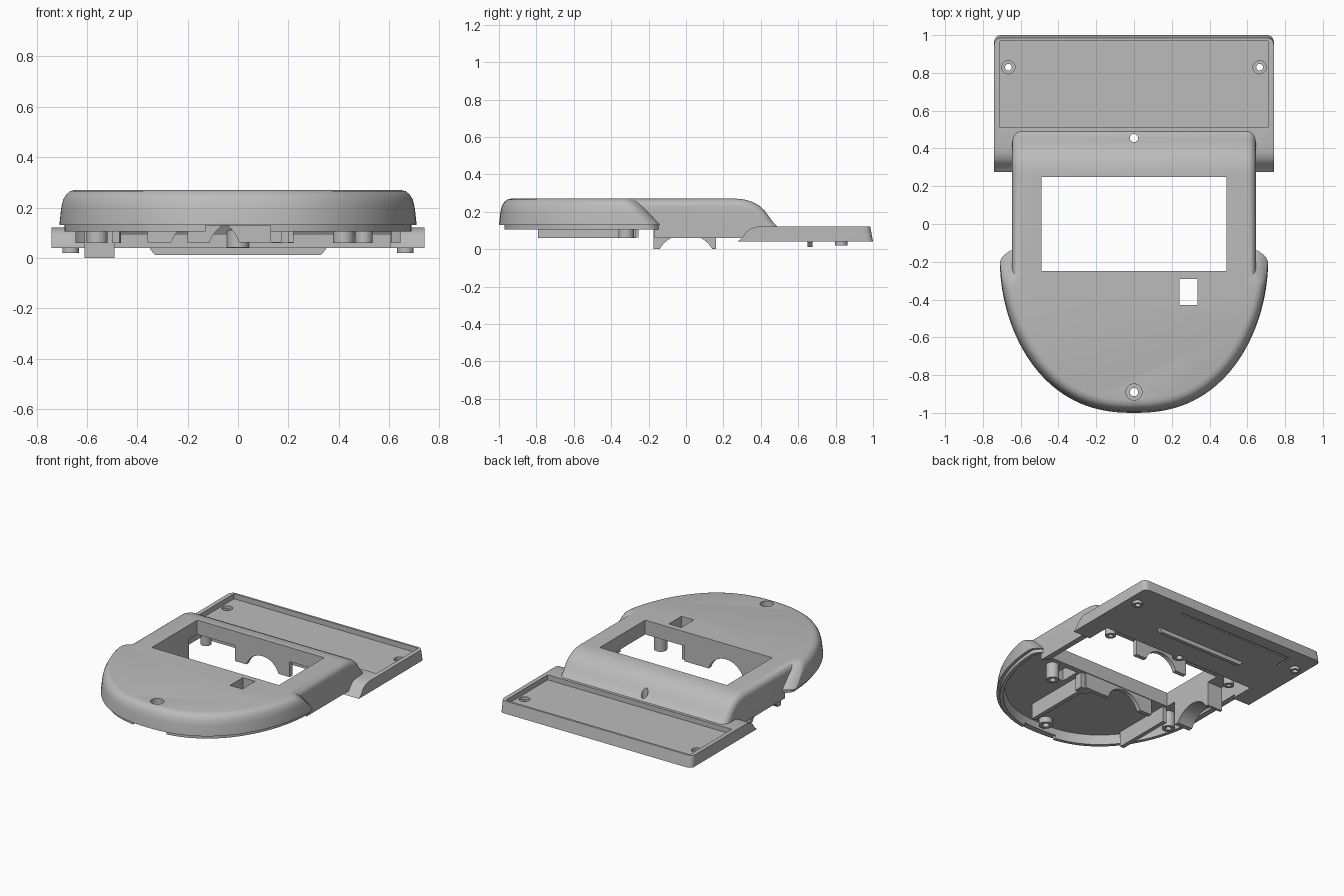
import bpy, bmesh, math
from mathutils import Vector

cube = bpy.data.objects.get("Cube")
if cube:
    bpy.data.objects.remove(cube, do_unlink=True)

grey = bpy.data.materials.new("plain grey")
grey.use_nodes = True
COLOUR = (0.5, 0.5, 0.5, 1)
grey.diffuse_color = COLOUR
grey.node_tree.nodes["Principled BSDF"].inputs["Base Color"].default_value = COLOUR


def finish(name, bm):
    bmesh.ops.recalc_face_normals(bm, faces=bm.faces)
    mesh = bpy.data.meshes.new(name)
    bm.to_mesh(mesh)
    bm.free()
    mesh.materials.append(grey)
    ob = bpy.data.objects.new(name, mesh)
    bpy.context.collection.objects.link(ob)
    return ob


def loft(name, rings):
    """Skin closed rings of points and cap both ends."""
    bm = bmesh.new()
    vs = [[bm.verts.new(p) for p in ring] for ring in rings]
    n = len(vs[0])
    for low, high in zip(vs, vs[1:]):
        for i in range(n):
            j = (i + 1) % n
            bm.faces.new((low[i], low[j], high[j], high[i]))
    bm.faces.new(vs[0])
    bm.faces.new(vs[-1])
    return finish(name, bm)


def prism(name, pts, axis, a, b):
    """Extrude a flat profile along an axis from a to b."""
    place = {"x": lambda p, t: (t, *p),
             "y": lambda p, t: (p[0], t, p[1]),
             "z": lambda p, t: (*p, t)}[axis]
    return loft(name, [[place(p, t) for p in pts] for t in (a, b)])


def box(name, x0, x1, y0, y1, z0, z1):
    return prism(name, [(x0, y0), (x1, y0), (x1, y1), (x0, y1)], "z", z0, z1)


def cylinder(name, x, y, r, z0, z1, n=32):
    ring = [(x + r * math.cos(math.tau * i / n), y + r * math.sin(math.tau * i / n))
            for i in range(n)]
    return prism(name, ring, "z", z0, z1)


def combine(ob, other, operation):
    mod = ob.modifiers.new("cut", "BOOLEAN")
    mod.operation, mod.object, mod.solver = operation, other, "EXACT"
    graph = bpy.context.evaluated_depsgraph_get()
    mesh = bpy.data.meshes.new_from_object(ob.evaluated_get(graph))
    ob.modifiers.clear()
    ob.data = mesh
    bpy.data.objects.remove(other, do_unlink=True)


def arch(u0, u1, z0, z1, cu, cz, r, n=24):
    """Rectangle with a round bite out of its lower edge."""
    a0 = math.asin((z0 - cz) / r)
    arc = [math.pi - a0 - (math.pi - 2 * a0) * i / n for i in range(n + 1)]
    return [(u0, z0)] + [(cu + r * math.cos(a), cz + r * math.sin(a)) for a in arc] + \
           [(u1, z0), (u1, z1), (u0, z1)]


def nose_ring(ins, z, n=64):
    """Blunt front outline, with a back end that leans forward as it rises."""
    lean = 0.93 * max(0, z - 0.13)
    w = 0.71 - ins
    pts = []
    for i in range(n + 1):
        a = math.pi * i / n
        c = math.cos(a)
        t = max(0, math.sin(a)) ** (2 / 1.9)
        x = math.copysign(abs(c) ** (2 / 2.35), c) * w
        pts.append((x, -0.2 - t * (0.8 - ins) - lean * (1 - t) ** 4, z))
    back = [(w - 0.01, -0.178), (w - 0.03, -0.158), (w - 0.055, -0.14)]
    pts += [(-x, y - lean, z) for x, y in back]
    pts += [(x, y - lean, z) for x, y in reversed(back)]
    return pts


# Front nose with a stepped lower lip and a rounded top edge
shell = loft("main_shell", [nose_ring(i, z) for i, z in (
    (0.02, 0.105), (0.02, 0.13), (0, 0.13), (0.008, 0.2), (0.016, 0.232),
    (0.028, 0.252), (0.044, 0.265), (0.065, 0.27))])

# Middle body with a curved rear slope and rounded shoulders
slope = [(-0.35, 0.27), (0.27, 0.27), (0.31, 0.266), (0.35, 0.255), (0.39, 0.234),
         (0.42, 0.207), (0.445, 0.172), (0.465, 0.145), (0.48, 0.13), (0.495, 0.115)]
base = [(0.495, 0.06), (-0.18, 0.06), (-0.24, 0.11), (-0.35, 0.14)]


def body_section(x, drop):
    """Side profile with its upper edge pulled inwards by drop."""
    ring = []
    for i, p in enumerate(slope):
        along = Vector(slope[min(i + 1, len(slope) - 1)]) - Vector(slope[max(i - 1, 0)])
        along.normalize()
        inward = Vector((along.y, -along.x))
        ring.append((x, *(Vector(p) + inward * drop)))
    return ring + [(x, *p) for p in base]


ROUND = 0.045
steps = [math.pi / 2 * i / 6 for i in range(7)]
half = [(0.645 - ROUND * (1 - math.cos(a)), ROUND * (1 - math.sin(a))) for a in steps]
body = loft("body", [body_section(-x, d) for x, d in half] +
            [body_section(x, d) for x, d in reversed(half)])
combine(shell, body, "UNION")

# Rear tray with rounded rear corners
tray = prism("tray", [(0.275, 0.04), (1, 0.04), (0.985, 0.12), (0.38, 0.12),
                      (0.345, 0.11), (0.32, 0.09), (0.3, 0.06)], "x", -0.74, 0.74)
bm = bmesh.new()
bm.from_mesh(tray.data)
corner = [e for e in bm.edges if min(v.co.y for v in e.verts) > 0.9
          and abs(e.verts[0].co.x - e.verts[1].co.x) < 0.01]
bmesh.ops.bevel(bm, geom=corner, offset=0.035, segments=5, profile=0.5, affect="EDGES")
bm.to_mesh(tray.data)
bm.free()
combine(shell, tray, "UNION")

# Hollow underside, below a thick top plate
cavity = loft("cavity", [nose_ring(0.045, -0.1), nose_ring(0.045, 0.13),
                         nose_ring(0.055, 0.17)])
combine(shell, cavity, "DIFFERENCE")
combine(shell, prism("cavity", [(-0.4, -0.1), (0.45, -0.1), (0.45, 0.09), (0.42, 0.14),
                                (0.38, 0.17), (-0.4, 0.17)], "x", -0.605, 0.605),
        "DIFFERENCE")

# Openings: display window, small window, tray recess, cable notch, underside grooves
for size in ((-0.49, 0.49, -0.25, 0.25, 0.1, 0.4),
             (0.24, 0.335, -0.43, -0.29, 0.1, 0.4),
             (-0.71, 0.71, 0.51, 0.97, 0.085, 0.4),
             (-0.13, 0.13, -1.1, -0.8, 0.0, 0.129),
             (-0.56, 0.35, 0.895, 0.91, 0.0, 0.048),
             (-0.56, -0.545, 0.78, 0.9, 0.0, 0.048)):
    combine(shell, box("opening", *size), "DIFFERENCE")


def tube(name, x, y, r, hole, z0, z1):
    post = cylinder(name, x, y, r, z0, z1)
    combine(post, cylinder("hole", x, y, hole, z0 - 0.1, z1 + 0.1), "DIFFERENCE")
    return post


# Screw holes
combine(shell, cylinder("hole", 0, 0.455, 0.022, -0.1, 0.4), "DIFFERENCE")
combine(shell, cylinder("hole", 0, -0.89, 0.022, -0.1, 0.4), "DIFFERENCE")
combine(shell, cylinder("hole", 0, -0.89, 0.043, 0.22, 0.4), "DIFFERENCE")
for side, label in ((1, "left"), (-1, "right")):
    x = side * 0.665
    combine(shell, cylinder("hole", x, 0.83, 0.018, -0.1, 0.2), "DIFFERENCE")
    combine(shell, cylinder("hole", x, 0.83, 0.035, 0.065, 0.2), "DIFFERENCE")
    tube(label + "_tray_boss", x, 0.83, 0.033, 0.018, 0.02, 0.045)
    tube(label + "_rear_post", side * 0.5, 0.36, 0.035, 0.016, 0.06, 0.18)

# Screw posts under the nose and the rear slope
tube("front_post", 0, -0.89, 0.045, 0.022, 0.13, 0.18)
tube("left_post", 0.42, -0.32, 0.042, 0.02, 0.06, 0.18)
tube("right_post", -0.56, -0.32, 0.042, 0.02, 0.06, 0.18)
tube("rear_hole_boss", 0, 0.455, 0.045, 0.022, 0.041, 0.11)

# Compartment walls under the nose
box("left_compartment_wall", 0.17, 0.2, -0.79, -0.27, 0.06, 0.18)
box("left_compartment_block", 0.13, 0.22, -0.33, -0.27, 0.062, 0.18)
box("right_compartment_wall", -0.5, -0.47, -0.7, -0.27, 0.06, 0.18)
prism("arched_compartment_wall", arch(-0.36, 0.19, 0.061, 0.18, -0.13, 0.02, 0.14),
      "y", -0.285, -0.255)

# Arched cradles beside and behind the window
prism("side_cradle", arch(-0.175, 0.16, 0.0, 0.18, 0, -0.085, 0.165), "x", -0.61, -0.49)
prism("rear_cradle", arch(-0.2, 0.22, 0.06, 0.18, 0.01, 0.02, 0.13), "y", 0.255, 0.285)

# Tapered rib under the tray
prism("tray_rib", [(-0.35, 0.045), (-0.35, 0.035), (-0.33, 0.012), (0.33, 0.012),
                   (0.35, 0.035), (0.35, 0.045)], "y", 0.65, 0.675)

# Smooth the curved surfaces and keep the edges sharp
for ob in bpy.context.collection.objects:
    if ob.type == "MESH" and grey.name in ob.data.materials:
        ob.select_set(True)
        bpy.context.view_layer.objects.active = ob
bpy.ops.object.shade_smooth_by_angle(angle=math.radians(30))
